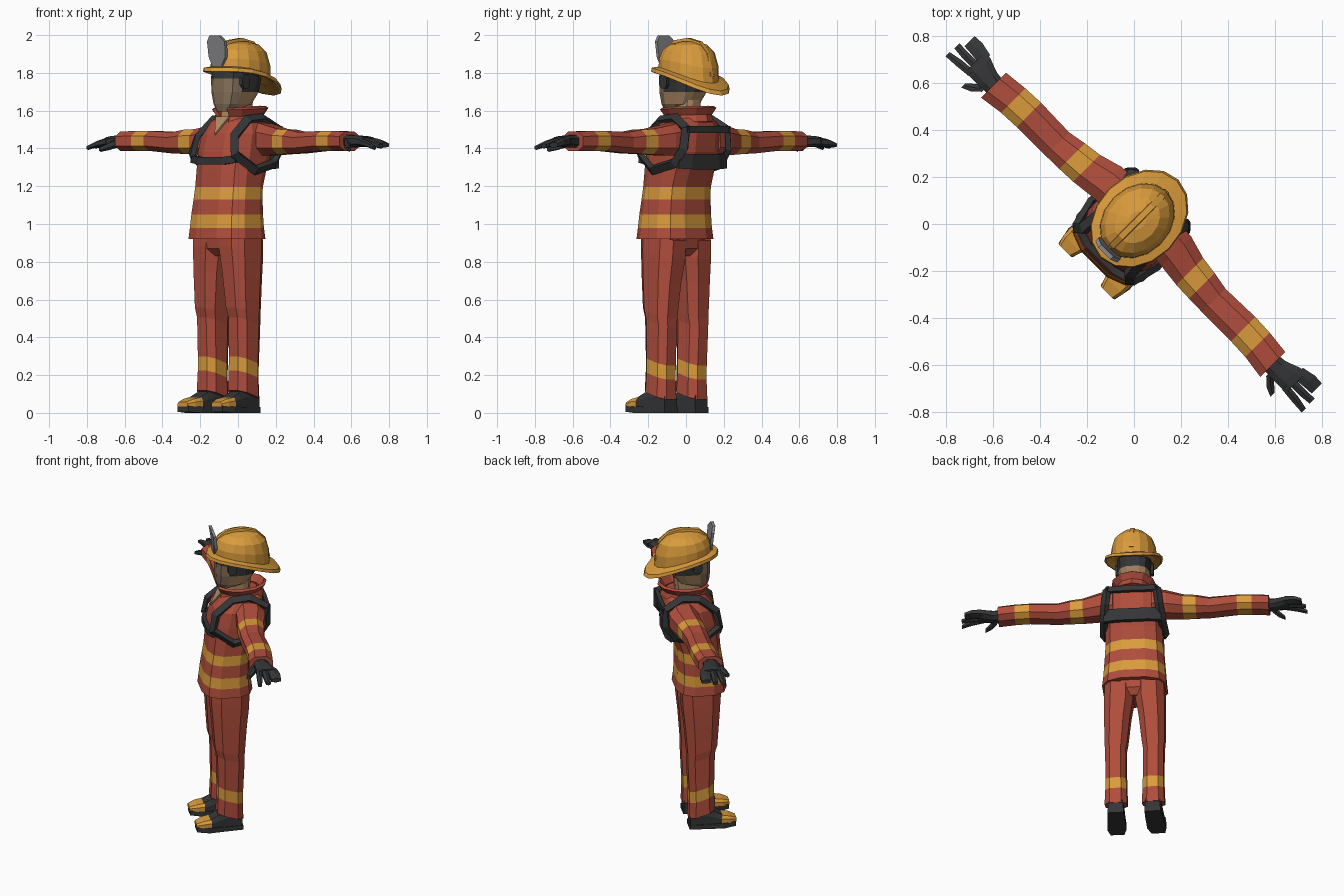
import bpy, bmesh, math
from mathutils import Vector

if "Cube" in bpy.data.objects:
    bpy.data.objects.remove(bpy.data.objects["Cube"])

TURN = -math.pi / 4      # the figure stands turned toward the front-left corner


def mat(name, rgb):
    m = bpy.data.materials.new(name)
    m.diffuse_color = (*rgb, 1)
    m.use_nodes = True
    m.node_tree.nodes["Principled BSDF"].inputs["Base Color"].default_value = m.diffuse_color
    return m


MATS = [mat("red_cloth", (.43, .075, .045)), mat("amber", (.70, .33, .045)),
        mat("charcoal", (.035, .036, .038)), mat("skin", (.45, .27, .135)),
        mat("tinted_visor", (.24, .165, .10)), mat("badge_grey", (.25, .25, .26))]
RED, AMBER, DARK, SKIN, VISOR, GREY = range(6)


def finish(name, bm, mirror=False):
    bmesh.ops.recalc_face_normals(bm, faces=bm.faces)
    me = bpy.data.meshes.new(name)
    bm.to_mesh(me)
    bm.free()
    for m in MATS:
        me.materials.append(m)
    ob = bpy.data.objects.new(name, me)
    bpy.context.collection.objects.link(ob)
    ob.rotation_euler.z = TURN
    if mirror:
        mod = ob.modifiers.new("mirror", 'MIRROR')
        mod.use_mirror_merge = False
    return ob


def loft(name, rings, colors, mirror=False, closed=False, caps=True, rule=None):
    """Skin a list of point rings; colors is one index or one per segment."""
    bm = bmesh.new()
    vr = [[bm.verts.new(p) for p in r] for r in rings]
    n = len(vr[0])
    segs = len(vr) if closed else len(vr) - 1
    col = [colors] * segs if isinstance(colors, int) else colors
    for i in range(segs):
        a, b = vr[i], vr[(i + 1) % len(vr)]
        for j in range(n):
            k = (j + 1) % n
            bm.faces.new((a[j], a[k], b[k], b[j])).material_index = col[i]
    if caps and not closed:
        bm.faces.new(vr[0]).material_index = col[0]
        bm.faces.new(vr[-1]).material_index = col[-1]
    if rule:
        bmesh.ops.recalc_face_normals(bm, faces=bm.faces)
        bm.normal_update()
        for f in bm.faces:
            f.material_index = rule(f.calc_center_median(), f.normal, f.material_index)
    return finish(name, bm, mirror)


def oval(n, e):
    """Unit rounded-square outline."""
    out = []
    for i in range(n):
        t = 2 * math.pi * (i + .5) / n
        c, s = math.cos(t), math.sin(t)
        out.append((math.copysign(abs(c) ** e, c), math.copysign(abs(s) ** e, s)))
    return out


def level(z, hx, yf, yb, xc=0, n=12, e=.7, tilt=0):
    """Horizontal ring from half width and front and back depth."""
    yc, hy = (yf + yb) / 2, (yb - yf) / 2
    return [(xc + hx * u, yc + hy * v, z - tilt * hy * v) for u, v in oval(n, e)]


def slice_x(x, yc, zc, hy, hz, n=8, e=.8):
    return [(x, yc + hy * u, zc + hz * v) for u, v in oval(n, e)]


def slice_y(y, xc, hx, z0, z1, bevel=.75):
    return [(xc - hx, y, z0), (xc + hx, y, z0), (xc + hx, y, z0 + (z1 - z0) * .6),
            (xc + hx * bevel, y, z1), (xc - hx * bevel, y, z1), (xc - hx, y, z0 + (z1 - z0) * .6)]


def strap(name, pts, width, thick=.03, closed=False, mirror=False):
    """Flat band along a path, lying against the chest."""
    pts = [Vector(p) for p in pts]
    rings, n = [], len(pts)
    for i, p in enumerate(pts):
        a = pts[i - 1] if (closed or i) else p
        b = pts[(i + 1) % n] if (closed or i < n - 1) else p
        t = (b - a).normalized()
        o = p - Vector((0, 0, 1.42 if closed else p.z))
        o = (o - t * o.dot(t)).normalized()
        w = t.cross(o) * width / 2
        o *= thick / 2
        rings.append([p + w + o, p - w + o, p - w - o, p + w - o])
    return loft(name, rings, DARK, mirror, closed)


# jacket with reflective bands
loft("jacket", [level(*r) for r in [
    (.92, .205, -.245, .08), (.98, .198, -.238, .072), (1.05, .193, -.23, .068),
    (1.13, .187, -.217, .068), (1.195, .183, -.207, .072), (1.28, .182, -.2, .1),
    (1.38, .185, -.19, .145), (1.48, .18, -.165, .155), (1.54, .145, -.12, .145),
    (1.575, .09, -.085, .12)]],
    [RED, AMBER, RED, AMBER] + [RED] * 5)

# sleeves with two bands each
loft("sleeve", [slice_x(*r) for r in [
    (.12, .05, 1.45, .095, .095), (.21, .045, 1.442, .095, .085), (.31, .025, 1.435, .086, .072),
    (.39, .018, 1.435, .082, .068), (.47, .01, 1.43, .075, .06), (.645, .012, 1.44, .078, .056),
    (.735, .008, 1.44, .078, .056), (.84, -.005, 1.438, .08, .055)]],
    [RED, RED, AMBER, RED, RED, AMBER, RED], mirror=True)

# gloves: palm, fingers and thumb
loft("glove_palm", [slice_x(*r) for r in [
    (.82, -.005, 1.438, .045, .036), (.87, -.003, 1.437, .05, .034),
    (.93, .008, 1.438, .062, .03), (.965, .012, 1.436, .066, .026)]], DARK, mirror=True)
for name, rows in {
    "outer_fingers": [(.94, .045, 1.437, .034, .024), (1.0, .055, 1.43, .037, .02), (1.045, .055, 1.418, .034, .014)],
    "middle_finger": [(.94, .0, 1.437, .02, .024), (1.01, .0, 1.428, .02, .019), (1.068, .003, 1.412, .017, .013)],
    "index_finger": [(.94, -.036, 1.437, .018, .022), (1.01, -.042, 1.424, .019, .017), (1.072, -.05, 1.404, .014, .012)],
    "thumb": [(.855, -.04, 1.43, .022, .024), (.89, -.07, 1.412, .025, .02), (.93, -.097, 1.396, .014, .014)],
}.items():
    loft("glove_" + name, [slice_x(*r, n=6) for r in rows], DARK, mirror=True)

# trousers with ankle bands
loft("trouser_leg", [level(z, (b - a) / 2, yf, yb, (a + b) / 2, 8, .72, .3) for z, a, b, yf, yb in [
    (.95, .0, .188, -.2, .055), (.85, .0, .192, -.2, .05), (.72, .022, .192, -.19, .035),
    (.53, .042, .19, -.175, .02), (.48, .05, .185, -.16, .02), (.275, .048, .184, -.155, .01),
    (.2, .046, .185, -.155, .008), (.095, .042, .19, -.16, .012)]],
    [RED] * 5 + [AMBER, RED], mirror=True)
loft("trouser_seat", [level(.83, .06, -.15, .01), level(.87, .15, -.19, .045), level(.95, .185, -.2, .05)], RED)

# boots: sole, upper and toe cap
loft("boot_sole", [slice_y(*r, bevel=1) for r in [
    (.005, .115, .05, 0, .03), (-.1, .118, .055, 0, .03), (-.21, .124, .06, 0, .035), (-.285, .127, .042, .006, .038)]],
    DARK, mirror=True)
loft("boot_upper", [slice_y(*r) for r in [
    (0, .115, .046, .02, .12), (-.1, .118, .05, .02, .13), (-.155, .12, .052, .02, .105), (-.215, .124, .053, .02, .075)]],
    DARK, mirror=True)
loft("boot_toe_cap", [slice_y(*r) for r in [
    (-.195, .123, .057, .033, .083), (-.245, .125, .053, .033, .074), (-.288, .127, .038, .033, .058)]],
    AMBER, mirror=True)

# harness: shoulder loops and cross bands
strap("harness_loop", [(.13, -.06, 1.55), (.138, -.165, 1.465), (.16, -.185, 1.37), (.19, -.06, 1.285),
                       (.18, .09, 1.32), (.168, .15, 1.40), (.155, .155, 1.505), (.13, .05, 1.56)],
      .045, closed=True, mirror=True)
strap("harness_back_upper", [(-.16, .16, 1.5), (0, .165, 1.5), (.16, .16, 1.5)], .035, .025)
strap("harness_back_lower", [(-.175, .115, 1.335), (-.1, .135, 1.33), (.1, .135, 1.33), (.175, .115, 1.335)], .08)
strap("harness_chest", [(-.16, -.175, 1.345), (-.09, -.197, 1.335), (.09, -.197, 1.335), (.16, -.175, 1.345)], .04)

# open neck: skin, throat plate and flared collar
loft("neck", [level(1.5, .06, -.1, .07), level(1.56, .062, -.1, .07), level(1.66, .065, -.09, .08)], SKIN)
loft("throat_opening", [[(-.05, -.118, 1.57), (.05, -.118, 1.57), (0, -.176, 1.475)],
                        [(-.05, -.11, 1.565), (.05, -.11, 1.565), (0, -.168, 1.47)]], SKIN)
bm = bmesh.new()
cols = []
for i in range(11):
    a = math.radians(-68 + 316 * i / 10)
    c, s = math.cos(a), math.sin(a)
    cols.append([bm.verts.new((r * c, .015 + (r + .025) * s, z + .006 * s))
                 for r, z in ((.115, 1.535), (.105, 1.575), (.132, 1.615))])
for a, b in zip(cols, cols[1:]):
    for j in range(2):
        bm.faces.new((a[j], b[j], b[j + 1], a[j + 1]))
collar = finish("collar", bm)
sol = collar.modifiers.new("thickness", 'SOLIDIFY')
sol.thickness, sol.offset = .018, 0


# head with tinted face shield and dark hood
def head_rule(c, n, m):
    if c.z > 1.775 or (c.z > 1.70 and c.y > -.03):
        return DARK
    return VISOR if n.y < -.55 or (c.y < -.09 and n.z > -.8) else SKIN


loft("head", [level(*r) for r in [
    (1.595, .045, -.13, -.03), (1.635, .08, -.142, .06), (1.70, .1, -.148, .105),
    (1.77, .105, -.148, .12), (1.83, .108, -.14, .13)]], SKIN, rule=head_rule)
loft("shield_hinge", [slice_x(x, -.055, 1.755, .03, .04) for x in (.085, .118)], DARK, mirror=True)


# helmet
def brim_z(y):
    return 1.80 - .23 * y - .66 * y * y


def helmet_ring(hx, hy, yc, dz=0, rise=0, n=16):
    out = []
    for i in range(n):
        a = 2 * math.pi * i / n
        y = yc + hy * math.sin(a)
        zb = brim_z(y)
        out.append((hx * math.cos(a), y, zb + dz + (1.965 - zb) * rise))
    return out


loft("helmet_dome", [helmet_ring(.142 * k, .178 * k, .02, 0, h) for k, h in
                     ((1, 0), (.98, .4), (.86, .72), (.6, .92), (.25, 1))], AMBER)
loft("helmet_brim", [helmet_ring(*r) for r in [
    (.13, .165, .02, .018), (.178, .228, .03, .008), (.182, .235, .032, -.012),
    (.172, .222, .03, -.016), (.13, .165, .02, -.002)]], AMBER, closed=True)

# crest ridge over the dome
ridge = []
for y, z in ((-.155, 1.85), (-.135, 1.925), (-.08, 1.972), (.02, 1.985), (.11, 1.965), (.172, 1.905), (.2, 1.78)):
    d = Vector((0, y - .02, z - 1.8)).normalized() * .03
    ridge.append([(-.013, y, z), (.013, y, z), (.018, y - d.y, z - d.z), (-.018, y - d.y, z - d.z)])
loft("helmet_crest", ridge, AMBER)

# front badge
shape = [(-.035, 1.835), (.035, 1.835), (.062, 1.885), (.066, 1.965), (.036, 1.998),
         (-.036, 1.998), (-.066, 1.965), (-.062, 1.885)]
loft("helmet_badge", [[(x, y - .12 * (z - 1.9) + .8 * abs(x) ** 1.5, z) for x, z in shape] for y in (-.172, -.154)], GREY)
